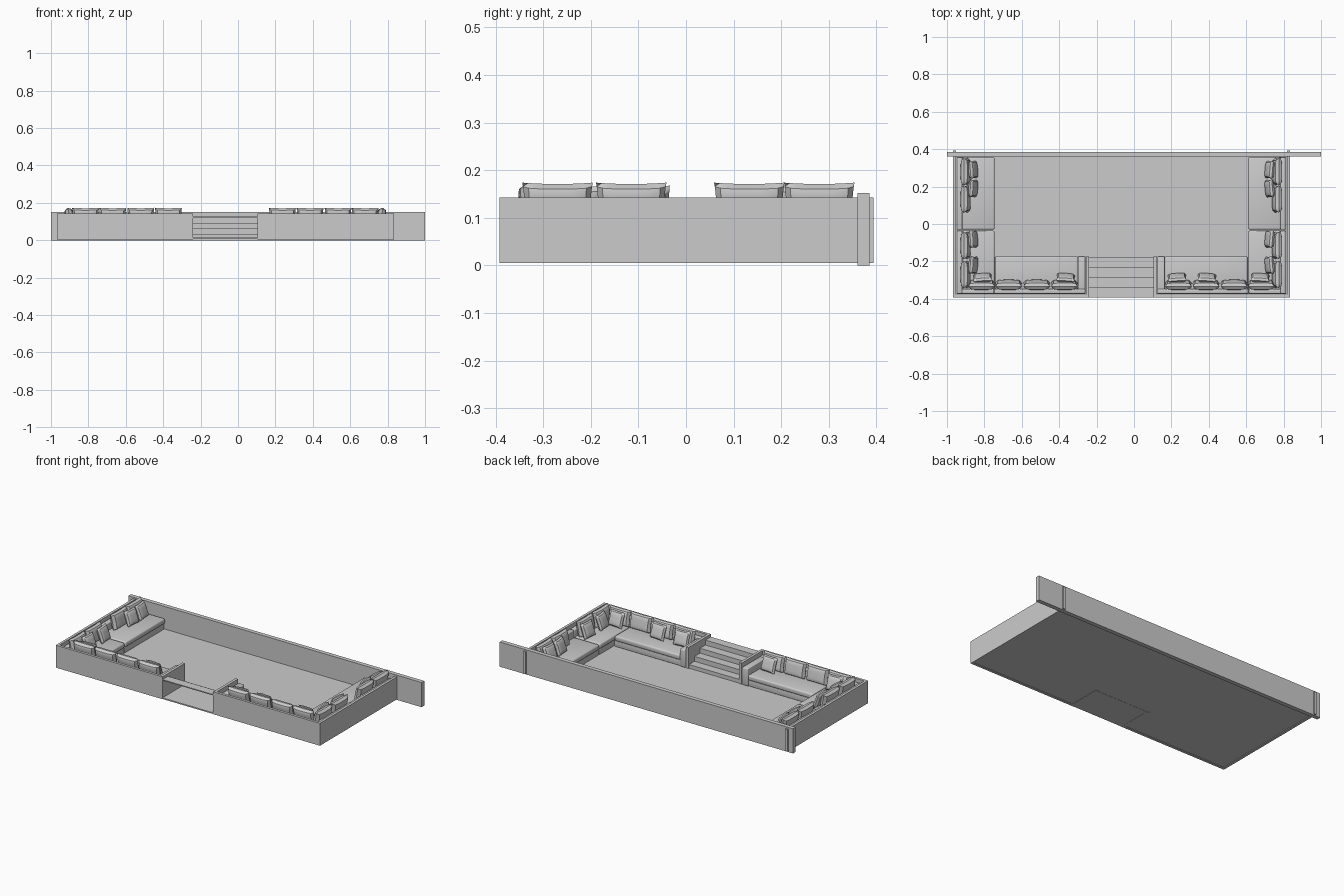
import bpy, bmesh, math
from mathutils import Matrix, Vector

if "Cube" in bpy.data.objects:
    bpy.data.objects.remove(bpy.data.objects["Cube"])

CX = -0.0675  # symmetry line of the pit (the screen wall is wider)


def finish(name, bm, smooth=False):
    bmesh.ops.recalc_face_normals(bm, faces=bm.faces)
    me = bpy.data.meshes.new(name)
    bm.to_mesh(me)
    bm.free()
    if smooth:
        for p in me.polygons:
            p.use_smooth = True
    ob = bpy.data.objects.new(name, me)
    bpy.context.collection.objects.link(ob)
    return ob


def box(name, x0, x1, y0, y1, z0, z1, bevel=0.0):
    bm = bmesh.new()
    bmesh.ops.create_cube(bm, size=1)
    for v in bm.verts:
        v.co = Vector(((x0 + x1) / 2 + v.co.x * (x1 - x0),
                       (y0 + y1) / 2 + v.co.y * (y1 - y0),
                       (z0 + z1) / 2 + v.co.z * (z1 - z0)))
    if bevel:
        bmesh.ops.bevel(bm, geom=bm.edges[:], offset=bevel, segments=3,
                        profile=0.5, affect='EDGES')
    return finish(name, bm, bool(bevel))


def pair(name, x0, x1, *rest, bevel=0.0):
    """Box on the left plus its mirror image on the right."""
    box("left_" + name, x0, x1, *rest, bevel=bevel)
    box("right_" + name, 2 * CX - x1, 2 * CX - x0, *rest, bevel=bevel)


def pillow(name, x, y, z, w, h, t, facing, lean, puff=0.5):
    """Stuffed cushion; facing = turn about z (0 looks to +y), lean = backwards tilt."""
    bm = bmesh.new()
    n = 12
    for side in (1, -1):
        grid = bmesh.ops.create_grid(bm, x_segments=n, y_segments=n, size=1)
        for v in grid["verts"]:
            u, s = v.co.x, v.co.y
            full = max(0, (1 - u ** 4) * (1 - s ** 4)) ** puff
            pu = u * (1 - 0.06 * (1 - s * s) * u * u)
            ps = s * (1 - 0.06 * (1 - u * u) * s * s)
            v.co = Vector((pu * w / 2, side * full * t / 2, ps * h / 2))
    bmesh.ops.remove_doubles(bm, verts=bm.verts, dist=0.0002)
    m = (Matrix.Translation((x, y, z)) @ Matrix.Rotation(math.radians(facing), 4, 'Z')
         @ Matrix.Rotation(math.radians(lean), 4, 'X'))
    bmesh.ops.transform(bm, matrix=m, verts=bm.verts)
    return finish(name, bm, True)


def pillow_pair(name, x, y, z, w, h, t, facing, lean, puff=0.5):
    pillow("left_" + name, x, y, z, w, h, t, facing, lean, puff)
    pillow("right_" + name, 2 * CX - x, y, z, w, h, t, -facing, lean, puff)


# Pit shell: floor, side walls, front walls and returns beside the stairs
box("pit_floor", -0.95, 0.815, -0.375, 0.36, 0.007, 0.013)
box("stair_floor", -0.24, 0.105, -0.392, -0.18, 0.006, 0.0135)
pair("side_wall", -0.968, -0.952, -0.392, 0.394, 0.005, 0.143)
pair("front_wall", -0.952, -0.24, -0.392, -0.376, 0.005, 0.143)
pair("stair_wall", -0.257, -0.24, -0.376, -0.175, 0.005, 0.143)

# Long back wall, wider than the pit
box("back_wall", -1.0, 1.0, 0.36, 0.386, 0.0, 0.152)

# Four steps down into the pit, open underneath
for i in range(4):
    y1 = -0.18 - i * 0.053
    top = 0.036 + i * 0.03
    box(f"tread_{i}", -0.24, 0.105, y1 - 0.053, y1, top - 0.006, top)
    box(f"riser_{i}", -0.24, 0.105, y1 - 0.005, y1, top - 0.03, top - 0.006)

# Sofa frames: plinths, backs and arms
pair("chaise_base", -0.948, -0.752, -0.03, 0.357, 0.013, 0.05, bevel=0.003)
pair("corner_base", -0.948, -0.752, -0.372, -0.036, 0.013, 0.05, bevel=0.003)
pair("front_base", -0.748, -0.262, -0.372, -0.178, 0.013, 0.05, bevel=0.003)
pair("chaise_back", -0.948, -0.918, -0.03, 0.357, 0.045, 0.125, bevel=0.005)
pair("corner_side_back", -0.948, -0.918, -0.372, -0.036, 0.045, 0.125, bevel=0.005)
pair("corner_front_back", -0.92, -0.748, -0.372, -0.347, 0.045, 0.125, bevel=0.005)
pair("front_back", -0.746, -0.262, -0.372, -0.347, 0.045, 0.125, bevel=0.005)
pair("front_arm", -0.3, -0.26, -0.372, -0.172, 0.013, 0.12, bevel=0.005)

# Seat cushions
pair("chaise_seat", -0.92, -0.745, -0.03, 0.357, 0.05, 0.082, bevel=0.009)
pair("corner_seat", -0.92, -0.745, -0.35, -0.036, 0.05, 0.082, bevel=0.009)
pair("front_seat", -0.743, -0.3, -0.35, -0.172, 0.05, 0.082, bevel=0.009)

# Large back cushions along the sides and the front
for i, y in enumerate((0.28, 0.133, -0.115, -0.27)):
    pillow_pair(f"side_back_cushion_{i}", -0.9, y, 0.125, 0.148, 0.1, 0.045, -90, 12, 0.35)
for i, x in enumerate((-0.815, -0.67, -0.52, -0.372)):
    pillow_pair(f"front_back_cushion_{i}", x, -0.325, 0.125, 0.145, 0.1, 0.045, 0, 12, 0.35)

# Small loose pillows leaning on them
for i, y in enumerate((0.29, 0.19, -0.08, -0.22)):
    pillow_pair(f"side_pillow_{i}", -0.86, y, 0.123, 0.095, 0.095, 0.035, -90 + 5 * (-1) ** i, 20)
for i, x in enumerate((-0.81, -0.365)):
    pillow_pair(f"front_pillow_{i}", x, -0.288, 0.123, 0.1, 0.095, 0.035, 4 * (-1) ** i, 20)
pillow("right_front_pillow_extra", 0.39, -0.288, 0.123, 0.1, 0.095, 0.035, -4, 20)

# Keep crisp edges on the rounded parts
for ob in bpy.context.scene.objects:
    ob.select_set(True)
    bpy.context.view_layer.objects.active = ob
bpy.ops.object.shade_smooth_by_angle(angle=math.radians(35))
